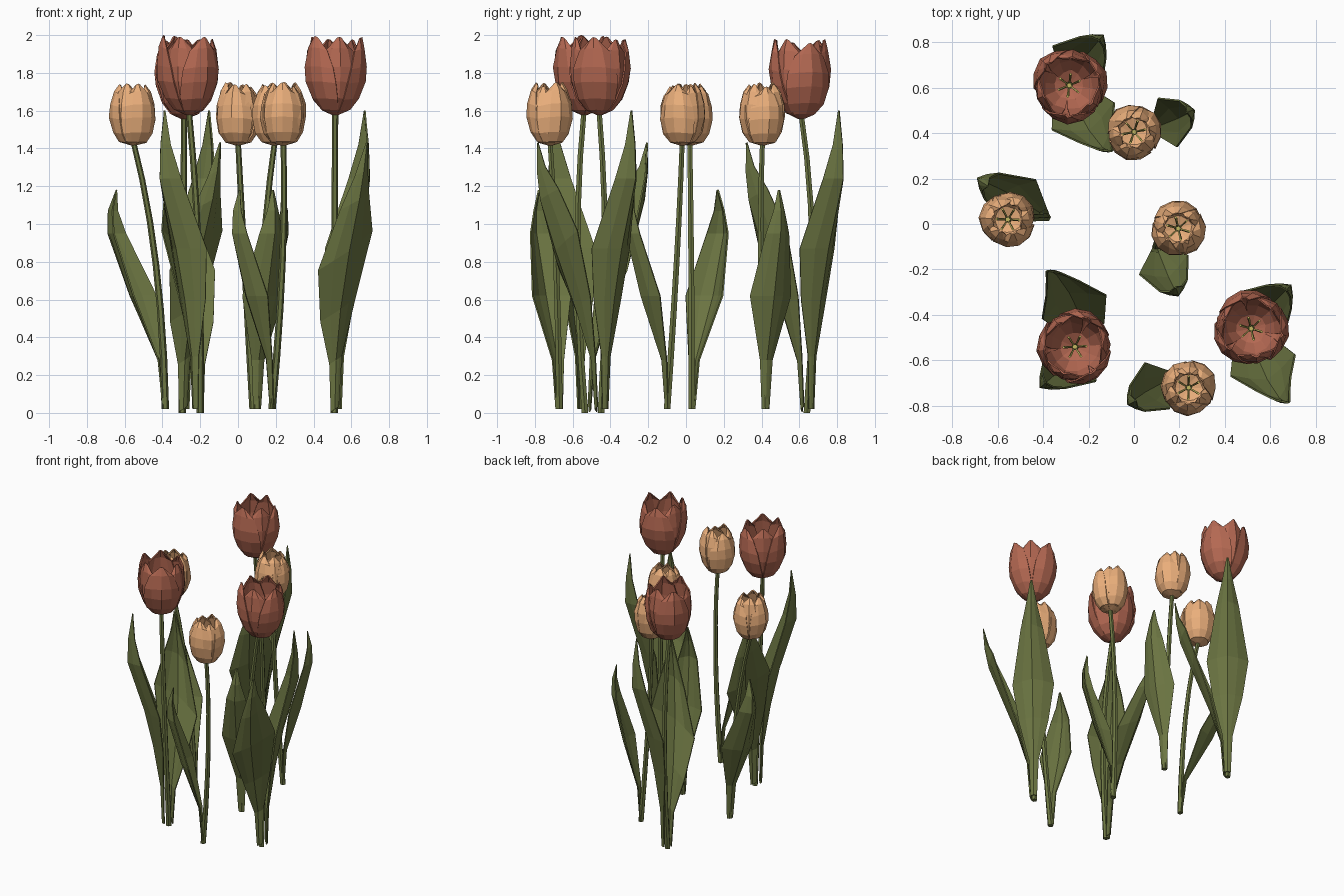
import bpy, random
from math import sin, cos, pi, radians
from mathutils import Vector

if "Cube" in bpy.data.objects:
    bpy.data.objects.remove(bpy.data.objects["Cube"])

random.seed(4)


def material(name, rgb):
    m = bpy.data.materials.new(name)
    m.diffuse_color = (*rgb, 1)
    m.use_nodes = True
    m.node_tree.nodes["Principled BSDF"].inputs["Base Color"].default_value = m.diffuse_color
    return m


RED = material("red_petal", (0.46, 0.14, 0.085))
ORANGE = material("orange_petal", (0.83, 0.43, 0.20))
GREEN = material("leaf_green", (0.15, 0.18, 0.055))
YELLOW = material("stamen_yellow", (0.55, 0.48, 0.12))


def add_mesh(name, verts, faces, mat, thick=0):
    me = bpy.data.meshes.new(name)
    me.from_pydata(verts, [], faces)
    me.materials.append(mat)
    ob = bpy.data.objects.new(name, me)
    bpy.context.collection.objects.link(ob)
    if thick:
        s = ob.modifiers.new("thickness", "SOLIDIFY")
        s.thickness = thick
        s.offset = 0
    return ob


def grid_faces(rows, cols):
    return [(r * cols + c, r * cols + c + 1, (r + 1) * cols + c + 1, (r + 1) * cols + c)
            for r in range(rows - 1) for c in range(cols - 1)]


# Six-sided tube through a quadratic curve (start, control, end)
def tube(name, a, b, c, r0, r1, mat, steps=7, n=6):
    a, b, c = Vector(a), Vector(b), Vector(c)
    verts, faces = [], []
    for i in range(steps):
        t = i / (steps - 1)
        p = a * (1 - t) ** 2 + b * 2 * t * (1 - t) + c * t * t
        r = r0 + (r1 - r0) * t
        for k in range(n):
            verts.append(p + Vector((r * cos(2 * pi * k / n), r * sin(2 * pi * k / n), 0)))
    for i in range(steps - 1):
        for k in range(n):
            k2 = (k + 1) % n
            faces.append((i * n + k, i * n + k2, (i + 1) * n + k2, (i + 1) * n + k))
    faces += [tuple(range(n))[::-1], tuple(range((steps - 1) * n, steps * n))]
    return add_mesh(name, verts, faces, mat)


# Leaf: rows of (height, midrib reach, edge reach, half width), folded along the midrib;
# slant raises one edge above the other, twist turns the lower part against the tip
def leaf(name, base, angle, rows, reach=1.0, slant=0.0, twist=0.0):
    verts = []
    for z, mid, edge, hw in rows:
        a = radians(angle + twist * (1 - z / rows[-1][0]))
        ca, sa = cos(a), sin(a)
        for t in (-1, -0.5, 0, 0.5, 1):
            u = (mid + (edge - mid) * abs(t) ** 1.3) * reach
            v = t * hw
            verts.append((base[0] + u * ca - v * sa, base[1] + u * sa + v * ca, z + slant * v))
    return add_mesh(name, verts, grid_faces(len(rows), 5), GREEN, 0.008)


TALL = [(0.02, .04, .03, .02), (0.3, .05, .035, .032), (0.6, .095, .045, .10),
        (0.87, .15, .07, .14), (1.24, .255, .18, .075), (1.42, .25, .215, .035), (1.6, .225, .225, .004)]
SHORT = [(0.02, .03, .02, .02), (0.28, .05, .035, .032), (0.55, .135, .08, .095),
         (0.86, .25, .18, .15), (1.13, .345, .275, .08), (1.28, .37, .34, .035), (1.43, .375, .375, .004)]
SMALL = [(0.02, .01, .0, .02), (0.28, .04, .02, .034), (0.62, .21, .12, .115),
         (0.95, .335, .265, .065), (1.07, .33, .29, .03), (1.18, .28, .28, .004)]


# Flower: six overlapping petals around stamens; profile rows are (radius, height, half angle)
def flower(name, center, z0, profile, spin, mat):
    for k in range(6):
        size = 1.04 if k % 2 == 0 else 0.95
        ang = spin + k * pi / 3 + random.uniform(-.1, .1)
        lift = random.uniform(-0.025, 0)
        verts = []
        for i, (r, z, half) in enumerate(profile):
            f = i / (len(profile) - 1)
            for t in (-1, -0.5, 0, 0.5, 1):
                a = ang + radians(half) * t
                rr = r * size * (1.02 - 0.07 * abs(t)) + random.uniform(-.004, .004)
                verts.append((center[0] + rr * cos(a), center[1] + rr * sin(a),
                              z0 + z - 0.02 * f * t * t + lift * f))
        add_mesh(name + "_petal", verts, grid_faces(len(profile), 5), mat, 0.008)
    # pistil and stamens
    p = Vector((center[0], center[1], z0))
    tube("pistil", p, p + Vector((0, 0, .07)), p + Vector((0, 0, .15)), .012, .012, YELLOW, 3, 5)
    for k in range(6):
        d = Vector((cos(spin + k * pi / 3), sin(spin + k * pi / 3), 0))
        tube("stamen", p, p + d * .03 + Vector((0, 0, .06)), p + d * .05 + Vector((0, 0, .15)),
             .004, .006, YELLOW, 3, 4)


BIG_CUP = [(.012, 0, 60), (.072, .03, 60), (.118, .09, 57), (.150, .18, 52),
           (.158, .26, 47), (.147, .36, 34), (.130, .42, 10)]
SMALL_CUP = [(.012, 0, 60), (.066, .02, 60), (.098, .07, 58), (.115, .15, 56),
             (.112, .22, 52), (.092, .29, 42), (.065, .33, 16)]

# Tall red tulips: flower centre, stem base, mid-stem bend, two leaf angles, tall leaf reach, top height
reds = [((-.285, .61), (-.295, .64), (-.29, .715), 50, -58, .97, 1.98),
        ((-.26, -.54), (-.20, -.535), (-.19, -.61), 221, 119, 1.1, 2.0),
        ((.515, -.46), (.51, -.45), (.51, -.40), 45, -63, 1.0, 2.0)]
for i, (top, base, bend, tall_a, short_a, reach, height) in enumerate(reds):
    z0 = height - .42
    tube("red_tulip_stem", (*base, .0), (*bend, .9), (*top, z0 + .02), .02, .016, GREEN)
    flower("red_tulip", top, z0, BIG_CUP, 0.4 + i * 0.7, RED)
    leaf("tall_leaf", base, tall_a, TALL, reach)
    leaf("broad_leaf", base, short_a, SHORT, slant=0.7, twist=-22)

# Shorter orange tulips: flower centre, stem base, bend, leaf angle, leaf reach
oranges = [((0, .405), (.08, .42), (.03, .38), 25, .60),
           ((-.555, .02), (-.385, .03), (-.40, .03), 152, 1.04),
           ((.195, -.02), (.10, -.10), (.11, -.04), -65, .70),
           ((.24, -.72), (.18, -.67), (.26, -.68), 212, .72)]
for i, (top, base, bend, ang, reach) in enumerate(oranges):
    tube("orange_tulip_stem", (*base, .02), (*bend, .85), (*top, 1.44), .02, .015, GREEN)
    flower("orange_tulip", top, 1.42, SMALL_CUP, 0.2 + i * 0.8, ORANGE)
    leaf("small_leaf", base, ang, SMALL, reach, twist=-8)
